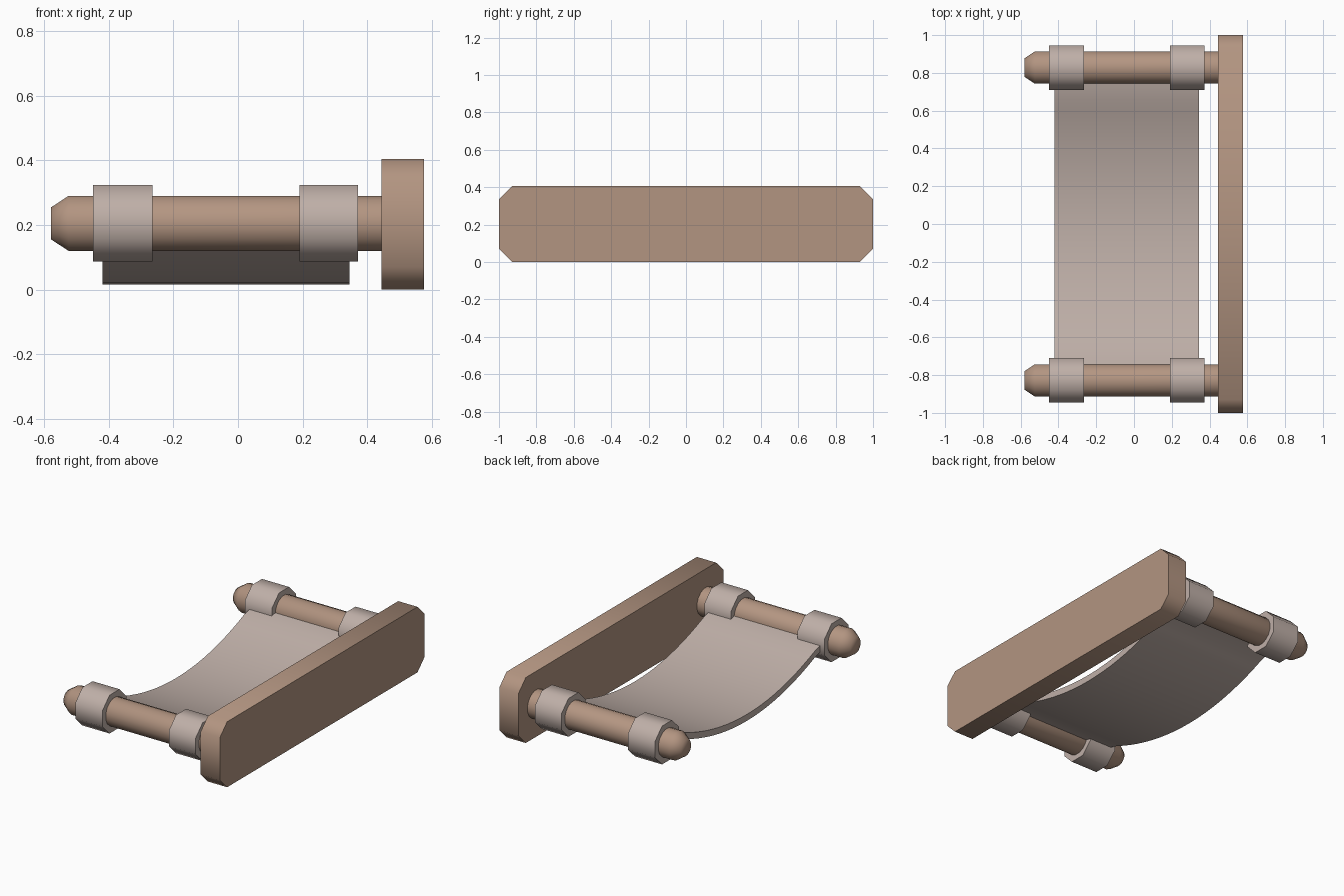
import bpy
import math

cube = bpy.data.objects.get("Cube")
if cube:
    bpy.data.objects.remove(cube, do_unlink=True)


def make_material(name, rgb):
    mat = bpy.data.materials.new(name)
    mat.use_nodes = True
    colour = (*rgb, 1.0)
    mat.diffuse_color = colour
    mat.node_tree.nodes["Principled BSDF"].inputs["Base Color"].default_value = colour
    return mat


wood = make_material("tan wood", (0.45, 0.30, 0.22))
cloth = make_material("pale cloth", (0.52, 0.43, 0.39))


def loft(name, rings, mat):
    """Bridge equal-length rings of points in order and cap both ends."""
    n = len(rings[0])
    verts = [p for ring in rings for p in ring]
    faces = [tuple(reversed(range(n))), tuple(range(len(verts) - n, len(verts)))]
    for r in range(len(rings) - 1):
        for i in range(n):
            a, b = r * n + i, r * n + (i + 1) % n
            faces.append((a, b, b + n, a + n))
    mesh = bpy.data.meshes.new(name)
    mesh.from_pydata(verts, [], faces)
    mesh.materials.append(mat)
    obj = bpy.data.objects.new(name, mesh)
    bpy.context.collection.objects.link(obj)
    bpy.ops.object.select_all(action="DESELECT")
    obj.select_set(True)
    bpy.context.view_layer.objects.active = obj
    bpy.ops.object.shade_smooth_by_angle(angle=math.radians(62))
    return obj


def extrude_x(name, outline, x0, x1, mat):
    """Extrude a counter-clockwise (y, z) outline along x."""
    return loft(name, [[(x, y, z) for y, z in outline] for x in (x0, x1)], mat)


def turned(name, profile, sides, y, mat):
    """Turn an (x, radius) profile about a rod axis."""
    angles = [(i + 0.5) * math.tau / sides for i in range(sides)]
    rings = [[(x, y + r * math.cos(a), AXIS_Z + r * math.sin(a)) for a in angles]
             for x, r in profile]
    return loft(name, rings, mat)


AXIS_Z = 0.205
ROD_Y = 0.828

# Long board with chamfered corners
H, C = 0.405, 0.07
board = [(-1 + C, 0), (1 - C, 0), (1, C), (1, H - C),
         (1 - C, H), (-1 + C, H), (-1, H - C), (-1, C)]
extrude_x("side_board", board, 0.445, 0.577, wood)

# Rods with tapered tips and cloth sleeves
for label, y in (("front", -ROD_Y), ("back", ROD_Y)):
    turned(label + "_rod", [(-0.58, 0.05), (-0.525, 0.087), (0.46, 0.087)], 16, y, wood)
    for place, x0, x1 in (("outer", -0.45, -0.265), ("inner", 0.19, 0.372)):
        turned(f"{label}_{place}_sleeve", [(x0, 0.128), (x1, 0.128)], 8, y, cloth)

# Sagging cloth sling between the rods
STEPS, END, THICK = 24, 0.79, 0.04


def sag(y):
    t = min(abs(y), 0.68)
    ease = 0.2 * max(abs(y) - 0.68, 0)
    return 0.015 + 0.165 * (t / 0.72) ** 2 + ease


ys = [END * (2 * i / STEPS - 1) for i in range(STEPS + 1)]
under = [(y, sag(y)) for y in ys]
upper = [(y, sag(y) + THICK) for y in reversed(ys)]
extrude_x("cloth_sling", under + upper, -0.42, 0.345, cloth)
